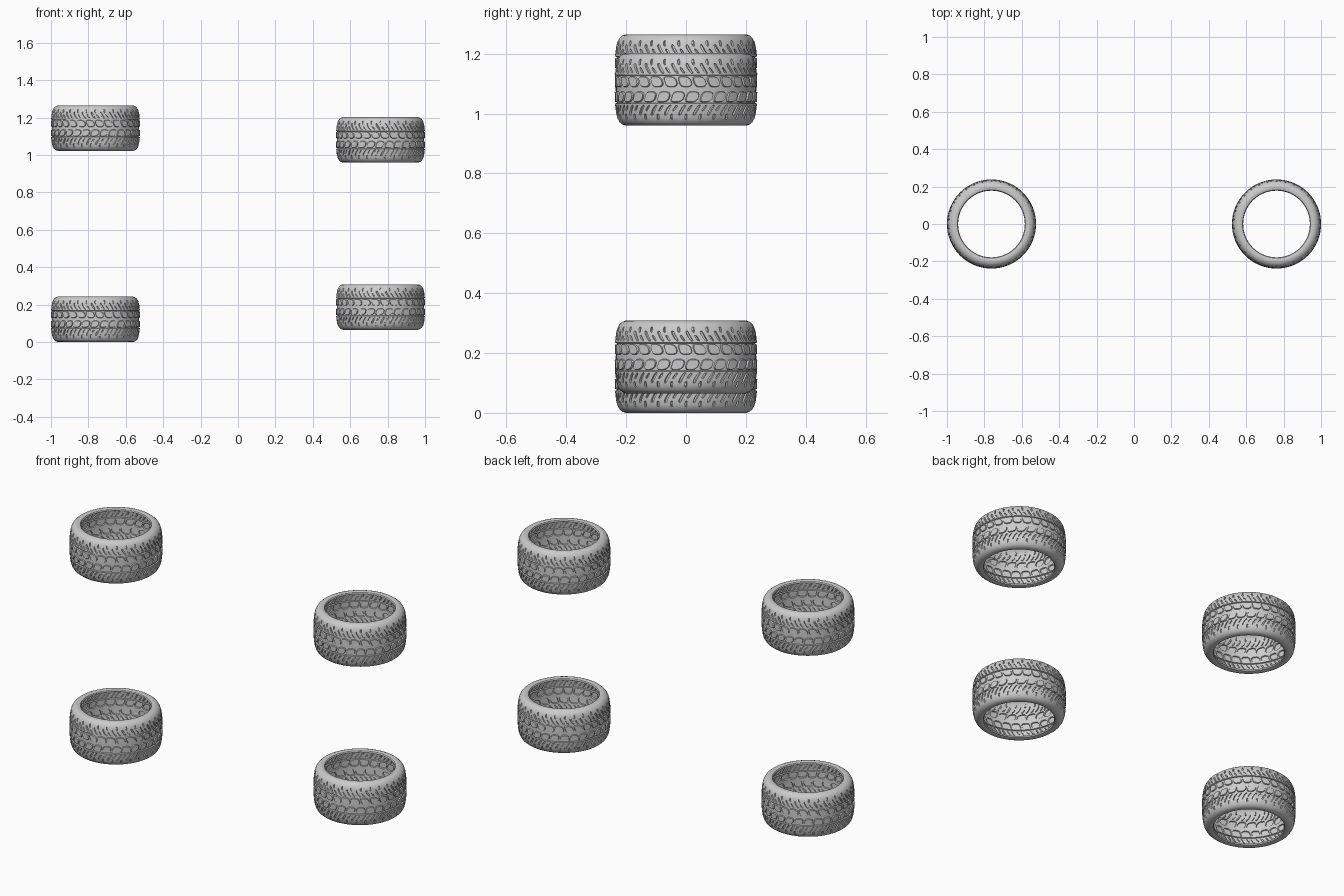
import bpy, bmesh, math
from mathutils import Vector
from mathutils.geometry import delaunay_2d_cdt

if "Cube" in bpy.data.objects:
    bpy.data.objects.remove(bpy.data.objects["Cube"])

N = 30                      # tread repeats round the tyre
W = 2 * math.pi * 0.237 / N  # arc length of one repeat
DEPTH = 0.006

# half profile (height from mid plane, radius), centre of tread to inner lip
PROFILE = [(0, .2385), (.05, .237), (.08, .2335), (.098, .2285), (.110, .2215),
           (.1175, .2125), (.1215, .201), (.1215, .191), (.1185, .182), (.112, .178)]
ARC = [0]
for a, b in zip(PROFILE, PROFILE[1:]):
    ARC.append(ARC[-1] + math.dist(a, b))


def profile_at(s):
    t = abs(s)
    for i in range(len(ARC) - 1):
        if t <= ARC[i + 1] + 1e-7:
            f = (t - ARC[i]) / (ARC[i + 1] - ARC[i])
            z, r = [p + (q - p) * f for p, q in zip(PROFILE[i], PROFILE[i + 1])]
            return math.copysign(z, s), r
    return math.copysign(PROFILE[-1][0], s), PROFILE[-1][1]


def smooth(a, b, x):
    t = min(1, max(0, (x - a) / (b - a)))
    return t * t * (3 - 2 * t)


def twist(s):
    # slants the pattern towards the shoulders and staggers the two block rows
    return W * (0.5 * smooth(-.004, .004, s) - 0.75 * smooth(.015, .092, abs(s)))


def oval(cu, cs, hu, hs, power, n):
    pts = []
    for i in range(n):
        a = 2 * math.pi * (i + .5) / n
        c, d = math.cos(a), math.sin(a)
        pts.append((cu + hu * math.copysign(abs(c) ** power, c),
                    cs + hs * math.copysign(abs(d) ** power, d)))
    return pts


def tread_tile():
    pts, tags, edges, zones = [], [], [], []

    def outline(cu, cs, hu, hs, power, n, wall, outer, inner):
        zones.append((cu, cs, hu + .001, hs + .001))
        for shrink, tag in ((0, outer), (wall, inner)):
            k = len(pts)
            ring = oval(cu, cs, hu - shrink, hs - shrink, power, n)
            pts.extend(ring)
            tags.extend([tag] * n)
            edges.extend((k + i, k + (i + 1) % n) for i in range(n))

    for side in (-1, 1):
        # rounded centre block, long shoulder groove, short edge groove
        outline(W * .5, side * .0255, W * .44, .0185, .7, 12, .0022, 0, 1)
        outline(W * .3, side * .070, W * .10, .0175, .6, 16, .0016, 1, 0)
        outline(W * .76, side * .063, W * .08, .0095, .6, 12, .0014, 1, 0)
        outline(W * .74, side * .092, W * .08, .010, .6, 12, .0014, 1, 0)

    half = [(.0045, 0), (.0255, 0), (.0455, 0), (.048, 1), (.058, 1), (.070, 1),
            (.082, 1), (.092, 1)] + [(s, 1) for s in ARC[3:]]
    rows = [(-s, t) for s, t in reversed(half)] + half
    cols = 5
    prev = None
    for s, t in rows:
        line = []
        for c in range(cols):
            u = W * c / (cols - 1)
            if any(abs(u - z[0]) < z[2] and abs(s - z[1]) < z[3] for z in zones):
                continue
            line.append(len(pts))
            pts.append((u, s))
            tags.append(t)
        if prev:
            edges.extend([(prev[0], line[0]), (prev[-1], line[-1])])
        if abs(abs(s) - .0455) < .003:
            edges.extend(zip(line, line[1:]))
        prev = line
    v, _, f, origin, _, _ = delaunay_2d_cdt([Vector(p) for p in pts], edges, [], 0, 1e-6)
    return v, f, [tags[o[0]] if o else 0 for o in origin]


# repeat the tread tile round the axle
verts, faces, heights = tread_tile()
bm = bmesh.new()
for k in range(N):
    ring = []
    for p, h in zip(verts, heights):
        z, r = profile_at(p.y)
        a = 2 * math.pi * (k + (p.x + twist(p.y)) / W) / N
        r -= DEPTH * (1 - h)
        ring.append(bm.verts.new((r * math.cos(a), r * math.sin(a), z)))
    for f in faces:
        bm.faces.new([ring[i] for i in f])
bmesh.ops.remove_doubles(bm, verts=bm.verts, dist=1e-5)
mesh = bpy.data.meshes.new("tyre")
bm.to_mesh(mesh)
bm.free()

# four tyres sharing one mesh
PLACES = [("tyre_lower_left", -.762, .1215), ("tyre_upper_left", -.762, 1.143),
          ("tyre_lower_right", .762, .187), ("tyre_upper_right", .762, 1.081)]
for name, x, z in PLACES:
    ob = bpy.data.objects.new(name, mesh)
    ob.location = (x, 0, z)
    bpy.context.collection.objects.link(ob)
    if name == "tyre_lower_left":
        bpy.context.view_layer.objects.active = ob
        ob.select_set(True)
        bpy.ops.object.shade_smooth_by_angle(angle=math.radians(35))
        ob.select_set(False)
